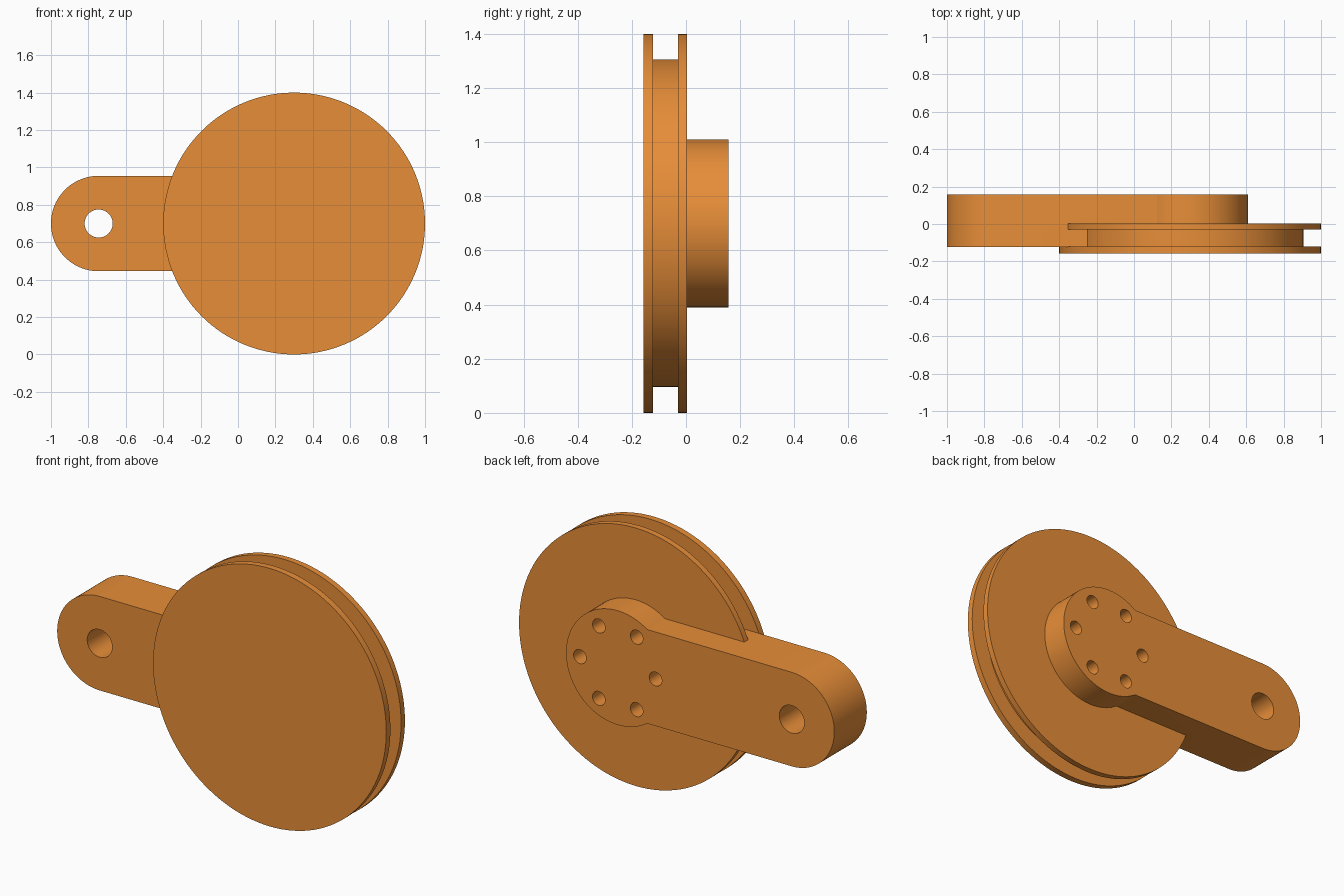
import bpy, bmesh
from math import sin, cos, pi, asin, sqrt

if "Cube" in bpy.data.objects:
    bpy.data.objects.remove(bpy.data.objects["Cube"])

CX, CZ = 0.30, 0.70          # wheel axis
EX = -0.745                  # arm end axis
FRONT, BACK = -0.157, 0.157
ARM_FRONT = -0.122
END_R, HUB_R = 0.255, 0.31


def arc(cx, cz, r, a0, a1, n):
    return [(cx + r * cos(a0 + (a1 - a0) * i / n),
             cz + r * sin(a0 + (a1 - a0) * i / n)) for i in range(n + 1)]


def circle(cx, cz, r, n):
    return arc(cx, cz, r, 0, 2 * pi, n)[:-1]


def finish(name, bm):
    bmesh.ops.recalc_face_normals(bm, faces=bm.faces)
    mesh = bpy.data.meshes.new(name)
    bm.to_mesh(mesh)
    bm.free()
    obj = bpy.data.objects.new(name, mesh)
    bpy.context.collection.objects.link(obj)
    return obj


def prism(name, outline, y0, y1):
    """Extrude an x/z outline along y."""
    bm = bmesh.new()
    face = bm.faces.new([bm.verts.new((x, y0, z)) for x, z in outline])
    ext = bmesh.ops.extrude_face_region(bm, geom=[face])
    verts = [v for v in ext["geom"] if isinstance(v, bmesh.types.BMVert)]
    bmesh.ops.translate(bm, verts=verts, vec=(0, y1 - y0, 0))
    return finish(name, bm)


def lathe(name, profile, n):
    """Revolve (radius, y) points about the wheel axis, capping both ends."""
    bm = bmesh.new()
    rings = [[bm.verts.new((x, y, z)) for x, z in circle(CX, CZ, r, n)]
             for r, y in profile]
    for a, b in zip(rings, rings[1:]):
        for i in range(n):
            j = (i + 1) % n
            bm.faces.new((a[i], a[j], b[j], b[i]))
    bm.faces.new(rings[0])
    bm.faces.new(rings[-1])
    return finish(name, bm)


def boolean(target, tool, operation):
    mod = target.modifiers.new(operation, 'BOOLEAN')
    mod.operation, mod.solver, mod.object = operation, 'EXACT', tool
    bpy.context.view_layer.objects.active = target
    bpy.ops.object.modifier_apply(modifier=mod.name)
    bpy.data.objects.remove(tool, do_unlink=True)


# Grooved wheel
wheel = lathe("grooved_wheel_with_arm", [
    (0.70, FRONT), (0.70, -0.1215), (0.605, -0.1215),
    (0.605, -0.030), (0.70, -0.030), (0.70, 0.003)], 128)

# Crank arm: rounded end, straight sides, larger round hub
t = asin(END_R / HUB_R)
outline = (arc(EX, CZ, END_R, pi / 2, 3 * pi / 2, 48)
           + arc(CX, CZ, HUB_R, -pi + t, pi - t, 72))
arm = prism("arm", outline, ARM_FRONT, BACK)

# Pivot hole through the arm end
boolean(arm, prism("pivot_cutter", circle(EX, CZ, 0.075, 48), -0.3, 0.3), 'DIFFERENCE')

boolean(wheel, arm, 'UNION')

# Ring of six blind bolt holes in the hub
for k in range(6):
    a = k * pi / 3
    hole = circle(CX + 0.227 * cos(a), CZ + 0.227 * sin(a), 0.038, 32)
    boolean(wheel, prism("bolt_cutter", hole, -0.12, 0.3), 'DIFFERENCE')

# Orange finish and smooth round walls
mat = bpy.data.materials.new("orange")
mat.diffuse_color = (0.80, 0.27, 0.04, 1)
mat.use_nodes = True
mat.node_tree.nodes["Principled BSDF"].inputs["Base Color"].default_value = mat.diffuse_color
wheel.data.materials.clear()
wheel.data.materials.append(mat)
bpy.ops.object.select_all(action='DESELECT')
wheel.select_set(True)
bpy.context.view_layer.objects.active = wheel
bpy.ops.object.shade_smooth_by_angle(angle=pi / 6)
